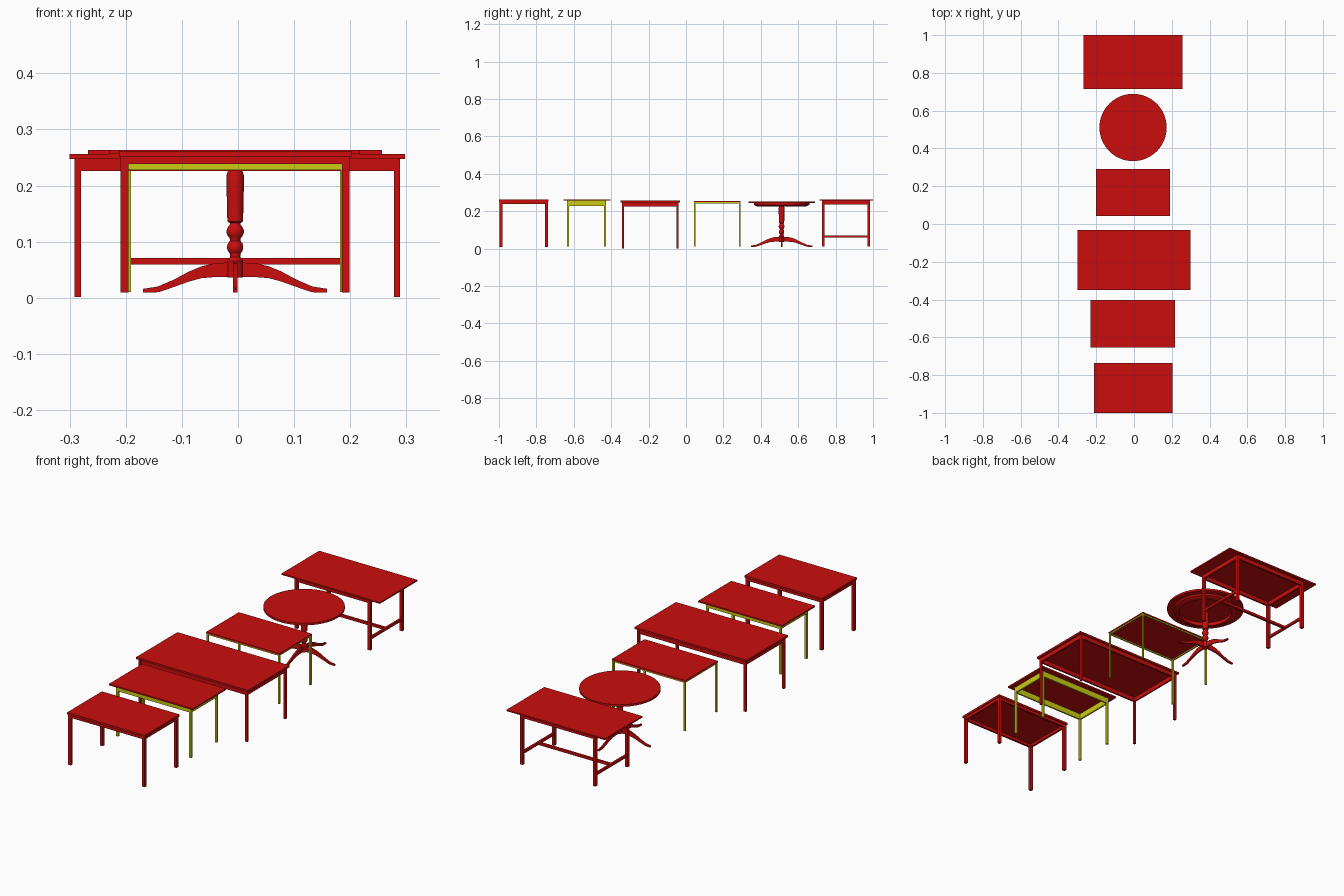
import bpy, math
from mathutils import Matrix

cube = bpy.data.objects.get("Cube")
if cube:
    bpy.data.objects.remove(cube, do_unlink=True)


def material(name, rgb):
    m = bpy.data.materials.new(name)
    m.use_nodes = True
    m.diffuse_color = (*rgb, 1)
    m.node_tree.nodes["Principled BSDF"].inputs["Base Color"].default_value = (*rgb, 1)
    return m


RED = material("red paint", (0.6, 0.004, 0.004))
YELLOW = material("yellow paint", (0.6, 0.6, 0.006))


def mesh_object(name, verts, faces, mat):
    me = bpy.data.meshes.new(name)
    me.from_pydata(verts, [], faces)
    me.materials.append(mat)
    ob = bpy.data.objects.new(name, me)
    bpy.context.collection.objects.link(ob)
    return ob


def box(name, x, y, z, mat):
    verts = [(a, b, c) for a in x for b in y for c in z]
    faces = [(0, 1, 3, 2), (4, 6, 7, 5), (0, 4, 5, 1), (2, 3, 7, 6), (0, 2, 6, 4), (1, 5, 7, 3)]
    return mesh_object(name, verts, faces, mat)


def lathe(name, profile, centre, sides, mat):
    """Spin a closed radius/height profile around a vertical axis."""
    n = len(profile)
    verts = [(centre[0] + r * math.cos(a), centre[1] + r * math.sin(a), z)
             for a in (2 * math.pi * i / sides for i in range(sides)) for r, z in profile]
    faces = [(i * n + j, (i + 1) % sides * n + j, (i + 1) % sides * n + (j + 1) % n, i * n + (j + 1) % n)
             for i in range(sides) for j in range(n)]
    ob = mesh_object(name, verts, faces, mat)
    bpy.context.view_layer.objects.active = ob
    ob.select_set(True)
    bpy.ops.object.shade_smooth_by_angle(angle=math.radians(35))
    ob.select_set(False)
    return ob


def table(name, top_x, top_y, top_z, frame_x, frame_y, leg, foot, apron, rail, mat):
    """Rectangular table: top, four corner legs and an apron of four rails."""
    box(name + "_top", top_x, top_y, top_z, RED)
    (x0, x1), (y0, y1), under = frame_x, frame_y, top_z[0]
    legs_x = {"right": (x0, x0 + leg), "left": (x1 - leg, x1)}
    legs_y = {"front": (y0, y0 + leg), "back": (y1 - leg, y1)}
    for side, lx in legs_x.items():
        for end, ly in legs_y.items():
            box(f"{name}_{end}_{side}_leg", lx, ly, (foot, under), mat)
    in_x, in_y = (x0 + leg, x1 - leg), (y0 + leg, y1 - leg)
    z = (apron, under)
    box(name + "_front_apron", in_x, (y0 + 0.001, y0 + rail), z, mat)
    box(name + "_back_apron", in_x, (y1 - rail, y1 - 0.001), z, mat)
    box(name + "_right_apron", (x0 + 0.001, x0 + rail), in_y, z, mat)
    box(name + "_left_apron", (x1 - rail, x1 - 0.001), in_y, z, mat)


# Five rectangular tables, front to back
table("front_table", (-0.212, 0.203), (-1.0, -0.735), (0.252, 0.262),
      (-0.209, 0.199), (-0.996, -0.739), 0.014, 0.009, 0.238, 0.011, RED)
table("overhang_table", (-0.23, 0.217), (-0.655, -0.403), (0.256, 0.263),
      (-0.206, 0.194), (-0.635, -0.429), 0.010, 0.01, 0.228, 0.009, YELLOW)
table("large_table", (-0.30, 0.298), (-0.349, -0.033), (0.247, 0.256),
      (-0.291, 0.289), (-0.342, -0.04), 0.011, 0.001, 0.226, 0.009, RED)
table("slim_table", (-0.2, 0.191), (0.043, 0.292), (0.248, 0.255),
      (-0.199, 0.19), (0.044, 0.291), 0.008, 0.01, 0.242, 0.007, YELLOW)
table("stretcher_table", (-0.267, 0.257), (0.714, 1.0), (0.256, 0.263),
      (-0.207, 0.197), (0.727, 0.984), 0.014, 0.01, 0.236, 0.010, RED)

# Low H-shaped stretcher of the back table
for side, x in (("right", -0.2), ("left", 0.19)):
    box(f"stretcher_table_{side}_rail", (x - 0.005, x + 0.005), (0.741, 0.97), (0.059, 0.071), RED)
box("stretcher_table_long_rail", (-0.195, 0.185), (0.85, 0.861), (0.059, 0.071), RED)

# Round pedestal table
CENTRE = (-0.005, 0.511)
lathe("round_table_top", [(0, 0.243), (0.178, 0.243), (0.178, 0.253), (0, 0.253)], CENTRE, 64, RED)
lathe("round_table_apron", [(0.122, 0.226), (0.132, 0.226), (0.148, 0.234), (0.148, 0.243), (0.122, 0.243)],
      CENTRE, 64, RED)

# Turned column with two bulbs above a plain hub
column = [(0, 0.036), (0.014, 0.036), (0.014, 0.066), (0.009, 0.073)]
for mid, r in ((0.09, 0.0145), (0.118, 0.0155)):
    column += [(r * math.cos(a), mid + 0.015 * math.sin(a))
               for a in (math.radians(d) for d in range(-50, 51, 20))]
column += [(0.009, 0.133), (0.014, 0.136), (0.0155, 0.2), (0.0155, 0.218), (0.013, 0.226), (0.013, 0.243), (0, 0.243)]
lathe("round_table_column", column, CENTRE, 24, RED)

# Four curved feet
upper = [(0.0, 0.063), (0.035, 0.062), (0.06, 0.056), (0.082, 0.047), (0.11, 0.032), (0.138, 0.02), (0.164, 0.016)]
lower = [(0.164, 0.009), (0.136, 0.010), (0.11, 0.019), (0.082, 0.029), (0.06, 0.035), (0.035, 0.037), (0.0, 0.037)]
outline = upper + lower
n = len(outline)
for i, side in enumerate(("left", "back", "right", "front")):
    verts = [(r, w, z) for w in (-0.004, 0.004) for r, z in outline]
    faces = [(k, k + 1, n - 2 - k, n - 1 - k) for k in range(n // 2 - 1)]
    faces = [f[::-1] for f in faces] + [tuple(v + n for v in f) for f in faces]
    faces = [f[::-1] for f in faces]
    faces += [(k, k + n, (k + 1) % n + n, (k + 1) % n) for k in range(n)]
    foot = mesh_object(f"round_table_{side}_foot", verts, faces, RED)
    foot.data.transform(Matrix.Translation((*CENTRE, 0)) @ Matrix.Rotation(i * math.pi / 2, 4, "Z"))

# Consistent outward normals on every part
import bmesh
for ob in bpy.context.collection.objects:
    if ob.type == "MESH":
        bm = bmesh.new()
        bm.from_mesh(ob.data)
        bmesh.ops.remove_doubles(bm, verts=bm.verts, dist=1e-6)
        bmesh.ops.recalc_face_normals(bm, faces=bm.faces)
        bm.to_mesh(ob.data)
        bm.free()
